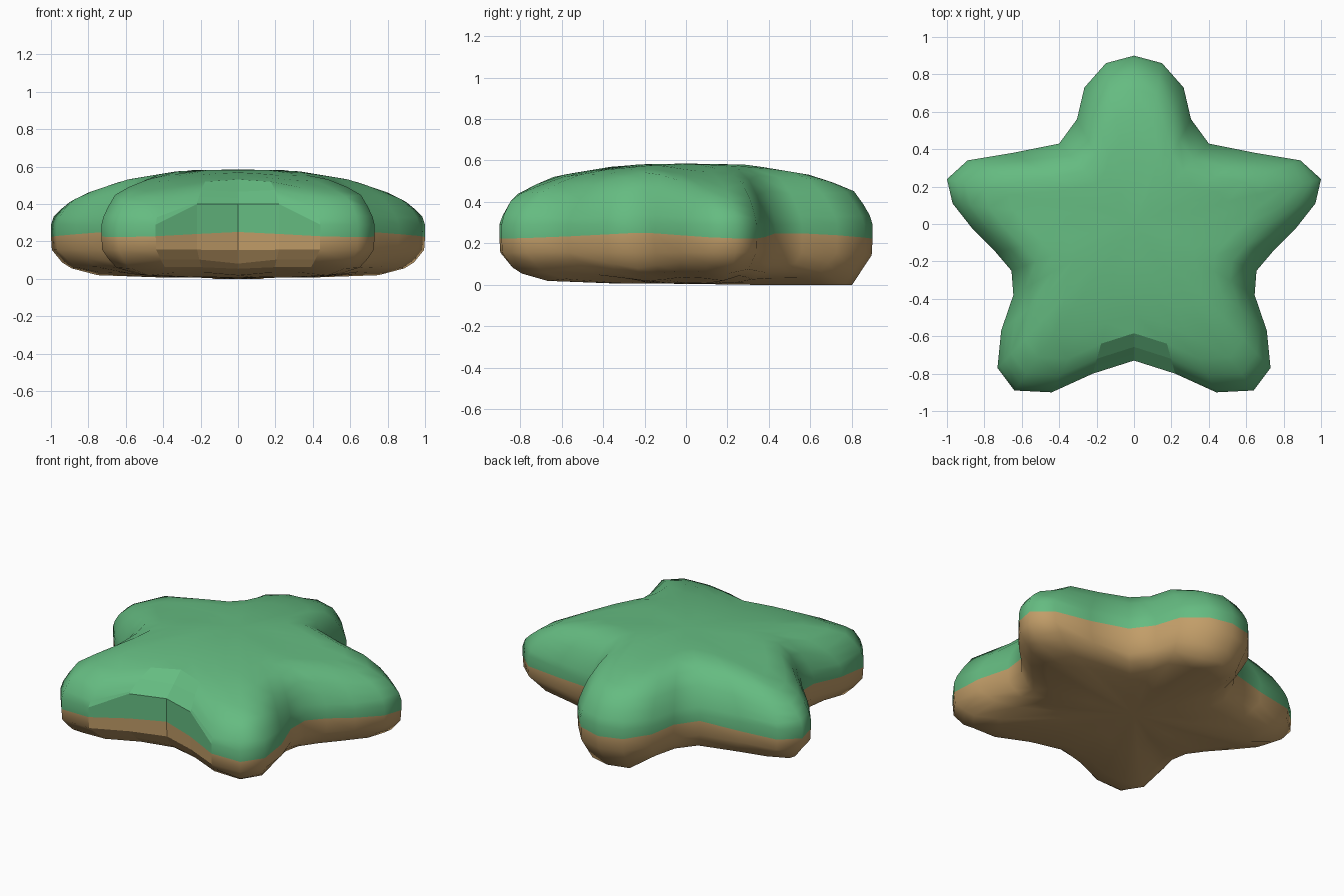
import bpy, bmesh, math

if "Cube" in bpy.data.objects:
    bpy.data.objects.remove(bpy.data.objects["Cube"])

def mat(name, col):
    m = bpy.data.materials.new(name)
    m.diffuse_color = (*col, 1)
    m.use_nodes = True
    m.node_tree.nodes["Principled BSDF"].inputs["Base Color"].default_value = m.diffuse_color
    return m

green = mat("green_top", (0.13, 0.50, 0.22))
tan = mat("tan_base", (0.54, 0.34, 0.14))

# Right half of the star outline, from the back tip to the front notch
half = [(0, .90), (.15, .86), (.265, .73), (.305, .56), (.40, .43), (.65, .38),
        (.89, .34), (1, .24), (.97, .11), (.86, -.03), (.74, -.15), (.655, -.25),
        (.645, -.38), (.71, -.57), (.73, -.77), (.64, -.89), (.44, -.90),
        (.22, -.80), (0, -.73)]
outline = half + [(-x, y) for x, y in reversed(half[1:-1])]
N = len(outline)
NOTCH = 18

def lerp(table, v):
    for (a, za), (b, zb) in zip(table, table[1:]):
        if v <= b:
            return za + (zb - za) * (v - a) / (b - a)
    return table[-1][1]

# Height tables: rounded rim by inset depth, overall dome by radius
RIM = [(0, .29), (.015, .34), (.07, .43), (.14, .505), (.22, .55), (.35, .58), (.6, .6)]
DOME = [(0, .585), (.3, .58), (.6, .53), (.82, .455), (.92, .40), (.98, .34), (1.05, .27)]
UNDER = [(0, .16), (.01, .15), (.08, .065), (.25, .02), (.5, .008), (1, .005)]

def depth(i, s):
    (x0, y0), (x, y), (x1, y1) = outline[i - 1], outline[i], outline[(i + 1) % N]
    tx, ty = x1 - x0, y1 - y0
    d = (1 - s) * (y * tx - x * ty) / math.hypot(tx, ty)
    # the valleys between arms fill out sooner than the arms
    valley = max(0, min(1, (.9 - math.hypot(x, y)) / .2))
    return d * (1 + .6 * valley)

def top_z(i, s):
    x, y = outline[i]
    z = min(lerp(RIM, depth(i, s)), lerp(DOME, s * (x ** 4 + y ** 4) ** .25))
    # straight bevel over the front notch
    if i == NOTCH and s >= .8:
        z = .40 + (1 - s) * .66
    elif abs(i - NOTCH) == 1 and s >= .8:
        z = lerp([(.8, .52), (.9, .475), (1, .40)], s)
    return z

def seam_z(i, s):
    x, y = outline[i]
    return .237 - .014 * math.cos(5 * (math.atan2(y, x) - math.pi / 2))

def under_z(i, s):
    # straight bevel under the back tip
    if outline[i][1] > .85 and s < .9:
        return 0.0
    if outline[i][1] > .85:
        return .15 * (s - .89) / .11
    return lerp(UNDER, depth(i, s))

levels = [(.4, under_z), (.75, under_z), (.89, under_z), (.94, under_z),
          (.995, under_z), (1, seam_z), (1, top_z), (.985, top_z), (.95, top_z), (.90, top_z),
          (.80, top_z), (.66, top_z), (.5, top_z), (.25, top_z)]
SEAM = 5

# Puffy star body: stacked rings closed by centre points
bm = bmesh.new()
rings = [[bm.verts.new((x * s, y * s, f(i, s))) for i, (x, y) in enumerate(outline)]
         for s, f in levels]
for k in range(len(rings) - 1):
    for i in range(N):
        j = (i + 1) % N
        f = bm.faces.new((rings[k][i], rings[k][j], rings[k + 1][j], rings[k + 1][i]))
        f.material_index = 0 if k >= SEAM else 1
        # the front notch is faceted
        last = 9 if i in (NOTCH - 1, NOTCH) else 6
        f.smooth = not (NOTCH - 2 <= i <= NOTCH + 1 and 2 <= k <= last)
for ring, z, m in ((rings[0], .005, 1), (rings[-1], .585, 0)):
    c = bm.verts.new((0, 0, z))
    for i in range(N):
        f = bm.faces.new((ring[i], ring[(i + 1) % N], c))
        f.material_index = m
        f.smooth = True
bmesh.ops.recalc_face_normals(bm, faces=bm.faces)
me = bpy.data.meshes.new("star_body")
bm.to_mesh(me)
bm.free()
me.materials.append(green)
me.materials.append(tan)
ob = bpy.data.objects.new("star_body", me)
bpy.context.collection.objects.link(ob)
